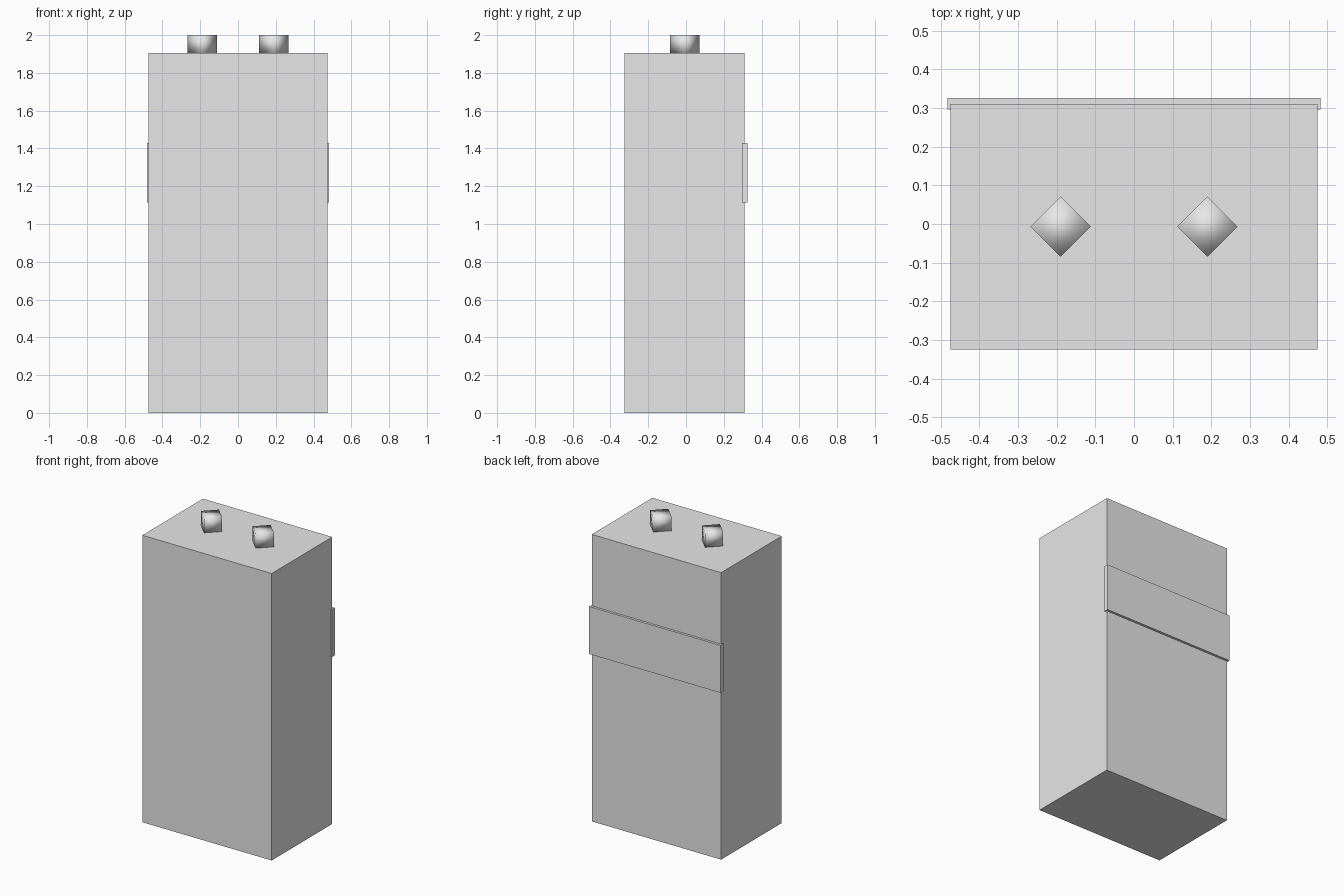
import bpy
from mathutils import Vector

cube = bpy.data.objects.get("Cube")
if cube:
    bpy.data.objects.remove(cube, do_unlink=True)

# Single flat colour
grey = bpy.data.materials.new("light_grey")
grey.use_nodes = True
colour = (0.8, 0.8, 0.8, 1)
grey.diffuse_color = colour
grey.node_tree.nodes["Principled BSDF"].inputs["Base Color"].default_value = colour


def box(name, low, high):
    low, high = Vector(low), Vector(high)
    bpy.ops.mesh.primitive_cube_add(size=1)
    obj = bpy.context.object
    obj.name = name
    for v in obj.data.vertices:
        v.co = (low + high) / 2 + v.co * (high - low)
    obj.data.materials.append(grey)
    return obj


# Casing and the raised strap across its back
box("casing", (-0.475, -0.325, 0), (0.475, 0.31, 1.905))
box("back_strap", (-0.483, 0.296, 1.115), (0.483, 0.326, 1.43))

# Four-sided, smooth-shaded terminals on top
for side, x in (("left", 0.19), ("right", -0.19)):
    bpy.ops.mesh.primitive_cylinder_add(
        vertices=4, radius=0.078, depth=0.095, location=(x, -0.007, 1.9525))
    terminal = bpy.context.object
    terminal.name = side + "_terminal"
    terminal.data.materials.append(grey)
    bpy.ops.object.shade_smooth()
